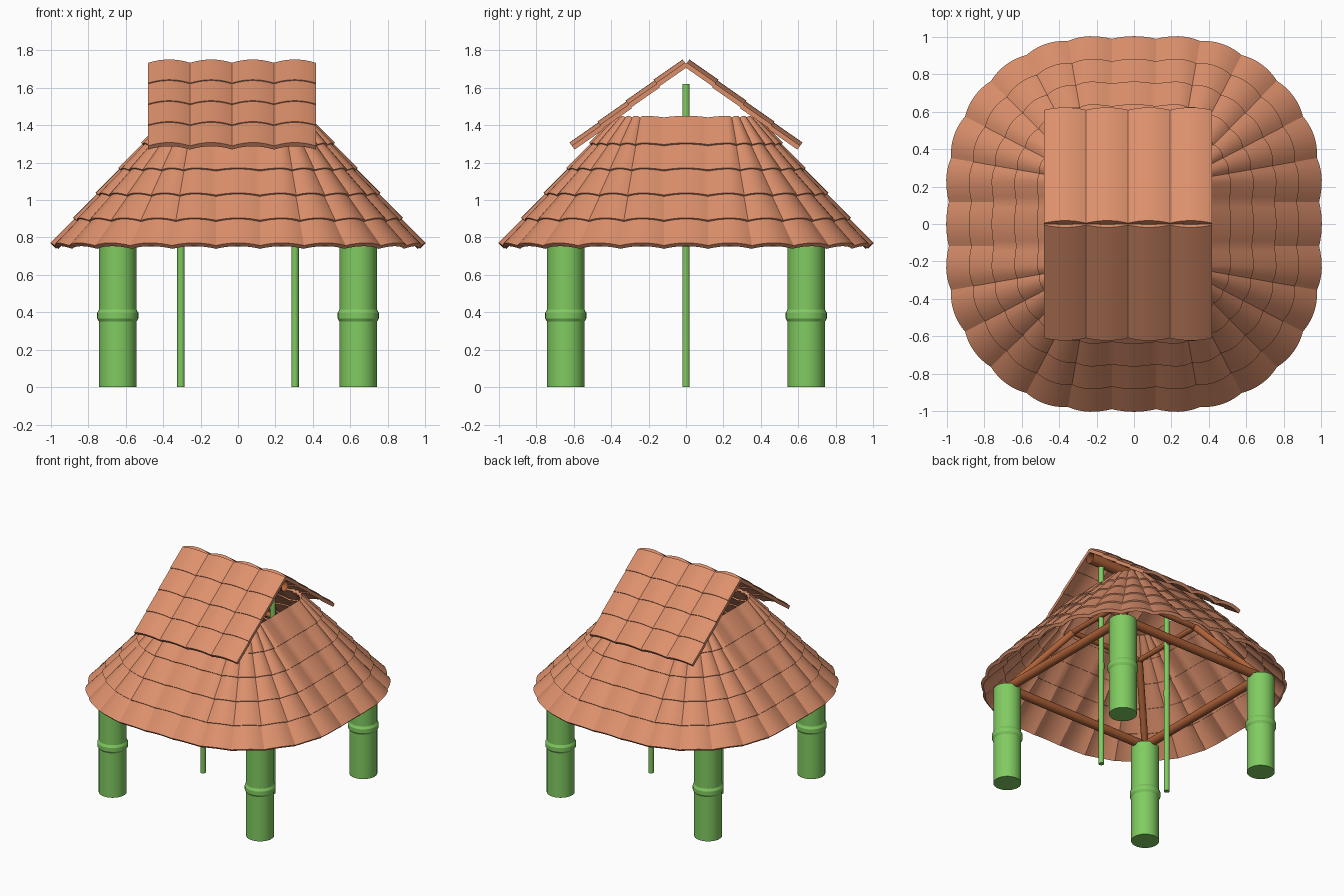
import bpy, bmesh, math
from mathutils import Vector

if "Cube" in bpy.data.objects:
    bpy.data.objects.remove(bpy.data.objects["Cube"])

def material(name, color):
    m = bpy.data.materials.new(name)
    m.diffuse_color = (*color, 1)
    m.use_nodes = True
    m.node_tree.nodes["Principled BSDF"].inputs["Base Color"].default_value = m.diffuse_color
    return m

BAMBOO = material("bamboo_green", (0.22, 0.60, 0.12))
TILE = material("clay_tile", (0.72, 0.28, 0.15))
WOOD = material("beam_wood", (0.42, 0.12, 0.04))

def finish(name, bm, mat, angle=28):
    bmesh.ops.recalc_face_normals(bm, faces=bm.faces[:])
    me = bpy.data.meshes.new(name)
    bm.to_mesh(me)
    bm.free()
    me.materials.append(mat)
    ob = bpy.data.objects.new(name, me)
    bpy.context.collection.objects.link(ob)
    bpy.ops.object.select_all(action='DESELECT')
    ob.select_set(True)
    bpy.context.view_layer.objects.active = ob
    bpy.ops.object.shade_smooth_by_angle(angle=math.radians(angle))
    return ob

# Bamboo stem: lathed profile with a swollen node halfway up
def bamboo(name, x, y, r, height):
    n = 32
    mid = height / 2
    prof = [(r, 0), (r, mid - .035), (r * 1.1, mid - .018), (r * 1.1, mid + .012),
            (r, mid + .03), (r, height)]
    bm = bmesh.new()
    rings = [[bm.verts.new((x + pr * math.cos(2 * math.pi * i / n),
                            y + pr * math.sin(2 * math.pi * i / n), z)) for i in range(n)]
             for pr, z in prof]
    for a, b in zip(rings, rings[1:]):
        for i in range(n):
            j = (i + 1) % n
            bm.faces.new((a[i], a[j], b[j], b[i]))
    bm.faces.new(rings[0][::-1])
    bm.faces.new(rings[-1])
    finish(name, bm, BAMBOO)

# Round beam between two points
def beam(name, a, b, r, caps=True):
    a, b = Vector(a), Vector(b)
    bm = bmesh.new()
    bmesh.ops.create_cone(bm, cap_ends=caps, segments=20, radius1=r, radius2=r,
                          depth=(b - a).length)
    rot = (b - a).to_track_quat('Z', 'Y').to_matrix()
    bmesh.ops.rotate(bm, matrix=rot, verts=bm.verts[:])
    bmesh.ops.translate(bm, vec=(a + b) / 2, verts=bm.verts[:])
    finish(name, bm, WOOD)

# Course of tiles: samples are (low point, high point, normal, bulge)
def tile_course(bm, samples, thick, closed):
    secs = []
    for lo, hi, n, h in samples:
        pts = (lo + n * h, hi + n * h, hi + n * (h - thick), lo + n * (h - thick))
        secs.append([bm.verts.new(p) for p in pts])
    pairs = list(zip(secs, secs[1:] + secs[:1]))
    for a, b in (pairs if closed else pairs[:-1]):
        for i in range(4):
            j = (i + 1) % 4
            bm.faces.new((a[i], a[j], b[j], b[i]))
    if not closed:
        bm.faces.new(secs[0])
        bm.faces.new(secs[-1][::-1])

def bulge(u, h):
    return h * (1 - (2 * (u % 1) - 1) ** 2)

# Posts and ridge poles
for sx in (-1, 1):
    side = "left" if sx < 0 else "right"
    for sy in (-1, 1):
        end = "front" if sy < 0 else "back"
        bamboo(f"{end}_{side}_post", sx * .643, sy * .643, .1, .77)
    bamboo(f"{side}_ridge_pole", sx * .305, 0, .02, 1.62)

# Roof frame: eave beams, hip rafters and upper ring
corners = [(-1, -1), (1, -1), (1, 1), (-1, 1)]
for i, (x, y) in enumerate(corners):
    x2, y2 = corners[(i + 1) % 4]
    e, u = .643, .31
    beam(f"eave_beam_{i}", (x * e, y * e, .785), (x2 * e, y2 * e, .785), .033)
    beam(f"hip_rafter_{i}", (x * e, y * e, .785), (x * u, y * u, 1.22), .025)
    beam(f"upper_beam_{i}", (x * u, y * u, 1.22), (x2 * u, y2 * u, 1.22), .02)
beam("ridge_beam", (-.44, 0, 1.66), (.41, 0, 1.66), .04, caps=False)

# Skirt roof: rounded-square courses, fanning at the corners
S, D, COLS, SEG = .22, .77, 28, 8
side_len = 2 * S + D * math.pi / 2

def rounded(p):
    """Core point and outward direction at eave distance p, from the front centre."""
    p += S
    q = int(p // side_len)
    p -= q * side_len
    if p < 2 * S:
        core, ang = Vector((-S + p, -S, 0)), -math.pi / 2
    else:
        core, ang = Vector((S, -S, 0)), -math.pi / 2 + (p - 2 * S) / D
    c, s = math.cos(q * math.pi / 2), math.sin(q * math.pi / 2)
    core = Vector((core.x * c - core.y * s, core.x * s + core.y * c, 0))
    ang += q * math.pi / 2
    return core, Vector((math.cos(ang), math.sin(ang), 0))

bm = bmesh.new()
up = Vector((0, 0, 1))
for row in range(5):
    d, z = D - .12 * row, .757 + .135 * row
    samples = []
    for k in range(COLS * SEG):
        u = k / SEG
        core, out = rounded((u + .5) * 4 * side_len / COLS)
        samples.append((core + out * d + up * z, core + out * (d - .145) + up * (z + .145),
                        (out + up) * .7071, bulge(u, .02 - .002 * row)))
    tile_course(bm, samples, .025, True)
finish("skirt_roof_tiles", bm, TILE)

# Gable roof: two slopes of four tile courses
for sy, name in ((-1, "front"), (1, "back")):
    bm = bmesh.new()
    for row in range(4):
        y, z = .61 - .15 * row, 1.29 + .112 * row
        n = Vector((0, sy * .6, .8))
        samples = []
        for k in range(4 * SEG + 1):
            u = k / SEG
            x = -.48 + u * .224
            samples.append((Vector((x, sy * y, z)), Vector((x, sy * (y - .155), z + .108)),
                            n, bulge(u, .022)))
        tile_course(bm, samples, .025, False)
    finish(f"{name}_gable_tiles", bm, TILE)
